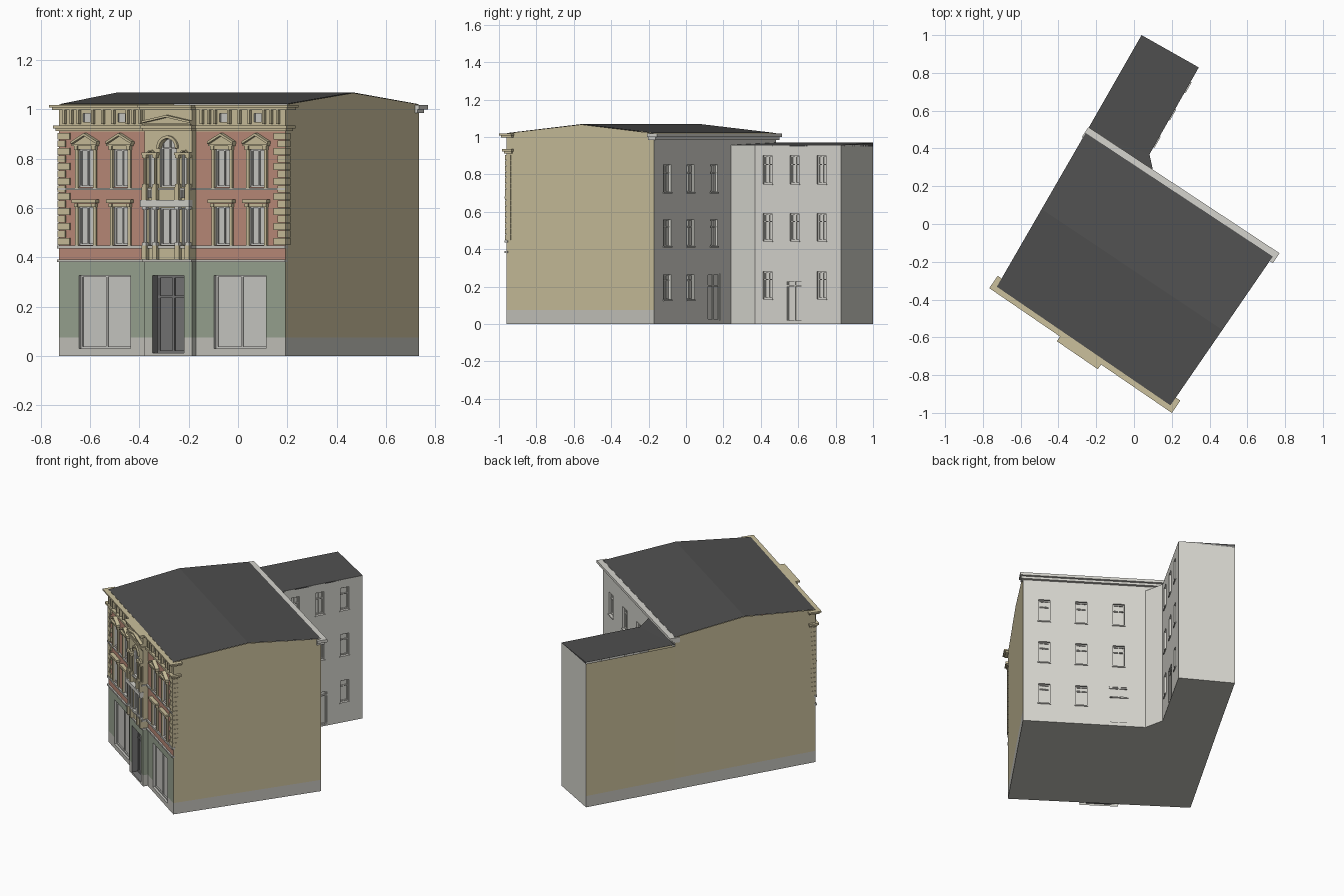
import bpy, bmesh, math
from mathutils import Vector

if "Cube" in bpy.data.objects:
    bpy.data.objects.remove(bpy.data.objects["Cube"])


def material(name, r, g, b):
    lin = lambda c: ((c / 255 + 0.055) / 1.055) ** 2.4
    m = bpy.data.materials.new(name)
    m.diffuse_color = (lin(r), lin(g), lin(b), 1)
    m.use_nodes = True
    m.node_tree.nodes["Principled BSDF"].inputs["Base Color"].default_value = m.diffuse_color
    return m


TAN = material("tan render", 203, 192, 156)
RED = material("terracotta", 190, 141, 122)
GREEN = material("sage green", 155, 166, 147)
PLINTH = material("plinth grey", 198, 197, 190)
PALE = material("pale wall", 213, 212, 205)
GLASS = material("window grey", 204, 203, 198)
DOOR = material("door grey", 118, 118, 118)
ROOF = material("roof charcoal", 80, 80, 80)

# plan corners, anticlockwise from the front left
A, B, C = (-0.726, -0.332), (0.193, -0.96), (0.735, -0.172)
D, E, F, G, H = (0.11, 0.24), (0.082, 0.369), (0.343, 0.829), (0.04, 1.0), (-0.256, 0.482)


class Part:
    """Mesh drawn in a wall frame: u along the wall, v outward, z up."""

    def __init__(self, p0, p1):
        self.o, d = Vector(p0), Vector(p1) - Vector(p0)
        self.len = d.length
        self.d = d.normalized()
        self.n = Vector((self.d.y, -self.d.x))
        self.bm, self.mats = bmesh.new(), []

    def face(self, pts, mat):
        vs = []
        for u, v, z in pts:
            p = self.o + self.d * u + self.n * v
            vs.append(self.bm.verts.new((p.x, p.y, z)))
        f = self.bm.faces.new(vs)
        if mat not in self.mats:
            self.mats.append(mat)
        f.material_index = self.mats.index(mat)

    def prism(self, pts, v0, v1, mat):
        area = sum(a[0] * b[1] - b[0] * a[1] for a, b in zip(pts, pts[1:] + pts[:1]))
        if area < 0:
            pts = pts[::-1]
        self.face([(u, v1, z) for u, z in pts], mat)
        self.face([(u, v0, z) for u, z in pts[::-1]], mat)
        for a, b in zip(pts, pts[1:] + pts[:1]):
            self.face([(a[0], v1, a[1]), (a[0], v0, a[1]), (b[0], v0, b[1]), (b[0], v1, b[1])], mat)

    def box(self, u0, u1, v0, v1, z0, z1, mat):
        self.prism([(u0, z0), (u1, z0), (u1, z1), (u0, z1)], v0, v1, mat)

    def column(self, u, v, r, z0, z1, mat, n=10):
        ring = [(u + r * math.cos(2 * math.pi * i / n), v + r * math.sin(2 * math.pi * i / n)) for i in range(n)]
        for a, b in zip(ring, ring[1:] + ring[:1]):
            self.face([(*b, z0), (*a, z0), (*a, z1), (*b, z1)], mat)
        for z, h in ((z0, 0.012), (z1 - 0.012, 0.012)):
            self.box(u - r * 1.4, u + r * 1.4, v - r * 1.4, v + r * 1.4, z, z + h, mat)

    def wall(self, u0, u1, bands, holes=(), v=0.0):
        """Banded wall; each hole (centre, width, z0, z1, depth, material) is a recess."""
        rects = [(c - w / 2, c + w / 2, a, b, dep, m) for c, w, a, b, dep, m in holes]
        us = sorted({u0, u1, *[x for r in rects for x in r[:2]]})
        for lo, hi, mat in bands:
            zs = sorted({lo, hi, *[z for r in rects for z in r[2:4] if lo < z < hi]})
            for a, b in zip(us, us[1:]):
                for c, d in zip(zs, zs[1:]):
                    mu, mz = (a + b) / 2, (c + d) / 2
                    if not any(r[0] < mu < r[1] and r[2] < mz < r[3] for r in rects):
                        self.face([(a, v, c), (b, v, c), (b, v, d), (a, v, d)], mat)
        for a, b, c, d, dep, m in rects:
            ring = [(a, c), (b, c), (b, d), (a, d)]
            self.face([(p, v - dep, q) for p, q in ring], m)
            for p, q in zip(ring, ring[1:] + ring[:1]):
                self.face([(p[0], v, p[1]), (q[0], v, q[1]), (q[0], v - dep, q[1]), (p[0], v - dep, p[1])], m)

    def sash(self, hole, v=0.0, t=0.006, rail=None):
        """Frame bars, mullion and optional rail inside a recess."""
        c, w, z0, z1, dep, m = hole
        a, b, back, front = c - w / 2, c + w / 2, v - dep, v - dep + 0.006
        for x in (a, c - t / 2, b - t):
            self.box(x, x + t, back, front, z0, z1, m)
        for z in [z0, z1 - t] + ([rail] if rail else []):
            self.box(a, b, back, front + 0.002, z, z + t, m)

    def finish(self, name):
        me = bpy.data.meshes.new(name)
        self.bm.to_mesh(me)
        for m in self.mats:
            me.materials.append(m)
        ob = bpy.data.objects.new(name, me)
        bpy.context.collection.objects.link(ob)


# street facade, both sides of the central bay
p = Part(A, B)
L, MID, HB, BV = p.len, p.len / 2, 0.117, 0.03
bands = [(0, .075, PLINTH), (.075, .38, GREEN), (.38, .91, RED), (.91, 1.02, TAN)]
trim = Part(A, B)
for s in (-1, 1):
    offs = [MID + s * o for o in (.25, .42)]
    shop = (MID + s * .332, .255, .03, .327, .022, GLASS)
    lower = [(c, .075, .45, .605, .015, GLASS) for c in offs]
    upper = [(c, .075, .685, .837, .015, GLASS) for c in offs]
    attic = [(c, .036, .948, .984, .01, GLASS) for c in offs]
    ends = sorted((MID + s * HB, MID + s * MID))
    p.wall(*ends, bands, [shop] + lower + upper + attic)
    p.sash(shop, t=.008)
    for h in lower + upper:
        p.sash(h)
    # window surrounds, hoods and pediments
    for c in offs:
        for z0, z1 in ((.447, .605), (.68, .837)):
            for e in (-1, 1):
                x = c + e * .044
                trim.box(x - .0065, x + .0065, 0, .01, z0, z1, TAN)
                trim.box(x - .008, x + .008, 0, .018, z1 - .002, z1 + .014, TAN)
            trim.box(c - .052, c + .052, 0, .012, z1, z1 + .014, TAN)
        trim.box(c - .06, c + .06, 0, .024, .62, .634, TAN)
        trim.box(c - .06, c + .06, 0, .022, .851, .86, TAN)
        trim.prism([(c - .06, .86), (c + .06, .86), (c, .893)], 0, .01, TAN)
        for e in (-1, 1):
            trim.prism([(c + e * .063, .86), (c, .893), (c, .904), (c + e * .063, .87)], 0, .024, TAN)
    # frieze brackets
    for o in (.15, .185, .215, .285, .335, .385, .455, .49, .525):
        trim.box(MID + s * o - .005, MID + s * o + .005, 0, .015, .94, 1.0, TAN)
    # corner quoins
    for i in range(15):
        z, w = .45 + i * .0305, (.055, .035)[i % 2]
        a, b = sorted((MID + s * (MID + .004), MID + s * (MID - w)))
        trim.box(a, b, -.03, .007, z, z + .028, TAN)
p.finish("street_facade")
trim.finish("facade_trim")

# projecting central bay with door, triple window and arched windows
p = Part(A, B)
bands = [(0, .075, PLINTH), (.075, .38, GREEN), (.38, 1.015, TAN)]
door = (MID, .155, .012, .325, .045, DOOR)
lower = [(MID, .08, .45, .6, .015, GLASS)] + [(MID + s * .082, .026, .45, .6, .015, GLASS) for s in (-1, 1)]
arches = [(MID, .08, .685, .882, .02, GLASS)] + [(MID + s * .082, .026, .685, .83, .015, GLASS) for s in (-1, 1)]
p.wall(MID - HB, MID + HB, bands, [door] + lower + arches, BV)
for lo, hi, m in bands:
    for u, a, b in ((MID - HB, 0, BV), (MID + HB, BV, 0)):
        p.face([(u, a, lo), (u, b, lo), (u, b, hi), (u, a, hi)], m)
p.face([(MID - HB, 0, 1.015), (MID - HB, BV, 1.015), (MID + HB, BV, 1.015), (MID + HB, 0, 1.015)], TAN)
p.sash(door, BV, .01, .235)
p.sash(lower[0], BV)
p.sash(arches[0], BV, .006, .84)
for c, w, z0, z1, dep, m in arches:
    r = w / 2
    arc = [(math.cos(t * math.pi / 12), math.sin(t * math.pi / 12)) for t in range(13)]
    inner = [(c + r * x, z1 - r + r * y) for x, y in arc]
    R = r + (.012 if w > .05 else .006)
    outer = [(c + R * x, z1 - r + R * y) for x, y in arc]
    p.prism(inner + [(c - r, z1), (c + r, z1)], BV - dep, BV, TAN)   # spandrel
    p.prism(inner + outer[::-1], BV, BV + .01, TAN)                  # archivolt
p.finish("central_bay")

p = Part(A, B)
for s in (-1, 1):
    for o in (.055, .106):
        u = MID + s * o
        p.column(u, BV + .01, .007, .447, .605, PALE)
        p.column(u, BV + .01, .0065, .685, .815, TAN)
        p.box(u - .011, u + .011, BV, BV + .02, .39, .447, TAN)
        p.box(u - .011, u + .011, BV, BV + .022, .632, .685, TAN)
    for o in (.068, .076, .084, .092):                               # balusters
        p.box(MID + s * o - .0025, MID + s * o + .0025, BV, BV + .012, .64, .675, PALE)
    p.box(MID + s * .08 - .037, MID + s * .08 + .037, BV, BV + .02, .815, .825, TAN)
    p.prism([(MID + s * .118, .945), (MID, .968), (MID, .977), (MID + s * .118, .954)], BV, BV + .02, TAN)
p.box(MID - .12, MID + .12, BV, BV + .026, .605, .632, PALE)
p.box(MID - .118, MID + .118, BV, BV + .014, .936, .945, TAN)
p.finish("bay_columns_and_pediment")

# string courses and cornices that step out round the bay
p = Part(A, B)
for z0, z1, out, back, m in ((.38, .39, .010, .01, PLINTH), (.435, .448, .010, .01, PLINTH),
                             (.672, .681, .010, .01, PLINTH), (.912, .922, .010, .04, TAN),
                             (.922, .935, .018, .045, TAN), (.998, 1.008, .020, .045, TAN),
                             (1.008, 1.018, .029, .05, TAN)):
    side = out if back > .02 else .003
    p.box(-side, L + side, -back, out, z0, z1, m)
    p.box(MID - HB - out / 2, MID + HB + out / 2, 0, BV + out, z0, z1, m)
p.finish("string_courses_and_cornice")

# plain side walls with gables
side = [(0, .075, PLINTH), (.075, 1.02, TAN)]
p = Part(B, C)
p.wall(0, p.len, side)
p.face([(0, 0, 1.02), (p.len, 0, 1.02), (p.len * .507, 0, 1.067)], TAN)
p.finish("right_side_wall")
p = Part(H, A)
p.wall(0, p.len, side)
p.face([(0, 0, 1.02), (p.len, 0, 1.02), (p.len * .495, 0, 1.067)], TAN)
p.finish("left_side_wall")
p = Part(G, H)
p.wall(0, p.len, [side[0], (.075, .96, TAN)])
p.finish("wing_left_wall")


# courtyard walls with recessed windows
def court(name, p0, p1, top, ys, rows, w, door_i, door_w, door_z):
    p = Part(p0, p1)
    us = [(y - p0[1]) / p.d.y for y in ys]
    holes = [(u, w, a, b, .02, PALE) for r, (a, b) in enumerate(rows)
             for i, u in enumerate(us) if r or i != door_i]
    dr = (us[door_i], door_w, *door_z, .012, PALE)
    p.wall(0, p.len, [(0, top, PALE)], holes + [dr])
    for h in holes:
        p.sash(h, 0, .007, h[2] + .1)
        p.box(h[0] - w / 2 - .006, h[0] + w / 2 + .006, 0, .006, h[2] - .007, h[2], PALE)
    p.sash(dr, 0, .008, .2)
    p.finish(name)


court("rear_wall", C, D, 1.02, (-.10, .024, .15), ((.13, .265), (.417, .56), (.705, .853)),
      .07, 2, .12, (.02, .27))
court("wing_court_wall", E, F, .957, (.436, .58, .724), ((.135, .28), (.445, .59), (.75, .9)),
      .055, 1, .095, (.01, .235))
for name, a, b, lo, hi in (("court_chamfer", D, E, 0, .957), ("wing_end_wall", F, G, 0, .957),
                           ("rear_wall_above_wing", D, H, .94, 1.02)):
    p = Part(a, b)
    p.wall(0, p.len, [(lo, hi, PALE)])
    p.finish(name)

# rear eaves gutter
p = Part(C, H)
p.box(-.012, p.len + .005, -.03, .018, .985, 1.0, PALE)
p.box(-.02, p.len + .005, -.03, .034, 1.0, 1.018, PALE)
p.finish("rear_eaves")

# roofs and ground slab, in plain world axes
p = Part((0, 0), (1, 0))
W = lambda q, z: (q[0], -q[1], z)
r0, r1 = Vector(H).lerp(Vector(A), .495), Vector(B).lerp(Vector(C), .507)
p.face([W(A, 1.021), W(B, 1.021), W(r1, 1.069), W(r0, 1.069)], ROOF)
p.face([W(r0, 1.069), W(r1, 1.069), W(C, 1.021), W(H, 1.021)], ROOF)
p.finish("main_roof")
p = Part((0, 0), (1, 0))
rim = [(D, .957), (E, .957), (F, .957), (G, .97), (H, .97)]
p.face([W(*rim[0]), W(*rim[1]), W(*rim[4])], ROOF)
p.face([W(*q) for q in rim[1:]], ROOF)
for (a, za), (b, zb) in zip(rim[:3], rim[1:4]):
    p.face([W(a, .95), W(b, .95), W(b, zb), W(a, za)], ROOF)
p.finish("wing_roof")
p = Part((0, 0), (1, 0))
p.face([W(q, 0) for q in (A, H, G, F, E, D, C, B)], PLINTH)
p.finish("ground_slab")
